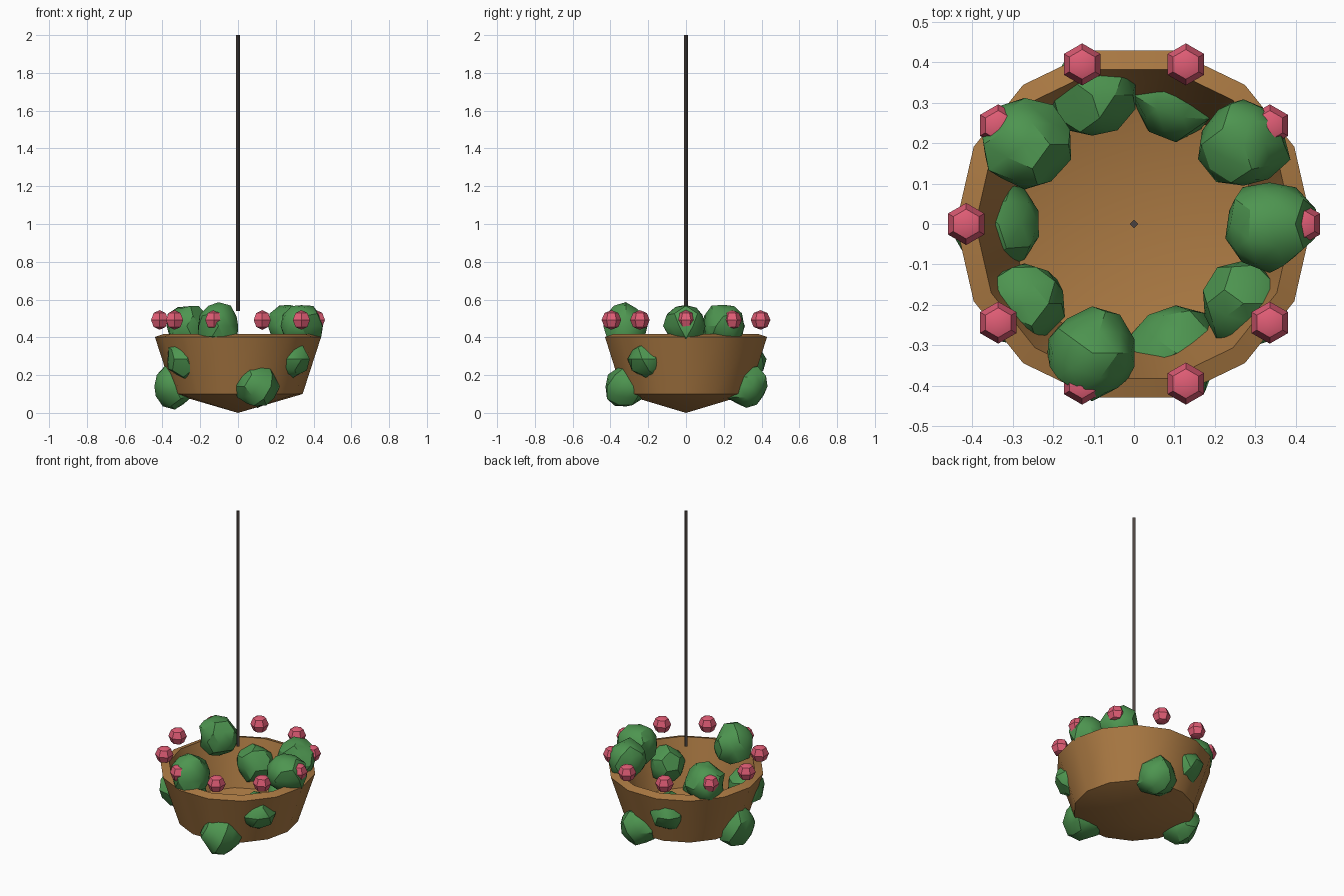
import bpy, bmesh, math, random
from mathutils import Vector

random.seed(4)
cube = bpy.data.objects.get("Cube")
if cube:
    bpy.data.objects.remove(cube, do_unlink=True)


def material(name, rgb):
    m = bpy.data.materials.new(name)
    m.use_nodes = True
    m.diffuse_color = (*rgb, 1)
    m.node_tree.nodes["Principled BSDF"].inputs["Base Color"].default_value = (*rgb, 1)
    return m


brown = material("basket brown", (0.40, 0.19, 0.055))
green = material("leaf green", (0.075, 0.30, 0.08))
pink = material("flower pink", (0.75, 0.11, 0.18))
dark = material("dark metal", (0.07, 0.055, 0.05))


def finish(name, bm, mat, location=(0, 0, 0), angle=30):
    bmesh.ops.recalc_face_normals(bm, faces=bm.faces)
    mesh = bpy.data.meshes.new(name)
    bm.to_mesh(mesh)
    bm.free()
    mesh.materials.append(mat)
    ob = bpy.data.objects.new(name, mesh)
    ob.location = location
    bpy.context.collection.objects.link(ob)
    bpy.ops.object.select_all(action='DESELECT')
    ob.select_set(True)
    bpy.context.view_layer.objects.active = ob
    bpy.ops.object.shade_smooth_by_angle(angle=math.radians(angle))
    return ob


def ring_point(i, radius, z):
    a = math.tau * i / 10
    return Vector((radius * math.cos(a), radius * math.sin(a), z))


# Basket: thick-walled tapered bowl with a shallow conical base
profile = [(0, 0), (0.342, 0.1), (0.44, 0.402), (0.392, 0.418), (0.305, 0.14), (0, 0.055)]
bm = bmesh.new()
verts = [bm.verts.new((r, 0, z)) for r, z in profile]
edges = [bm.edges.new(pair) for pair in zip(verts, verts[1:])]
bmesh.ops.spin(bm, geom=verts + edges, cent=(0, 0, 0), axis=(0, 0, 1),
               angle=math.tau, steps=14)
bmesh.ops.remove_doubles(bm, verts=bm.verts, dist=0.001)
finish("basket", bm, brown)

# Hanging rod: thin four-sided bar
bm = bmesh.new()
bmesh.ops.create_cone(bm, cap_ends=True, segments=4, radius1=0.011, radius2=0.011, depth=1.46)
finish("hanging_rod", bm, dark, (0, 0, 1.27))

# Foliage: lumpy clumps on the rim, through the wall and near the base
upper, middle, lower = 0.46, 0.285, 0.14
heights = [upper, upper, lower, middle, upper, lower, middle, upper, lower, middle]
for i, z in enumerate(heights):
    bm = bmesh.new()
    bmesh.ops.create_icosphere(bm, subdivisions=2, radius=0.108 if z == middle else 0.117)
    for v in bm.verts:
        v.co *= random.uniform(0.86, 1.06)
        v.co.z *= 1.03
    finish(f"foliage_{i + 1}", bm, green, ring_point(i, 0.335, z))

# Flowers: small six-sided blossoms in a ring above the rim
for i in range(10):
    bm = bmesh.new()
    bmesh.ops.create_uvsphere(bm, u_segments=6, v_segments=4, radius=0.052)
    finish(f"flower_{i + 1}", bm, pink, ring_point(i, 0.415, 0.492))
